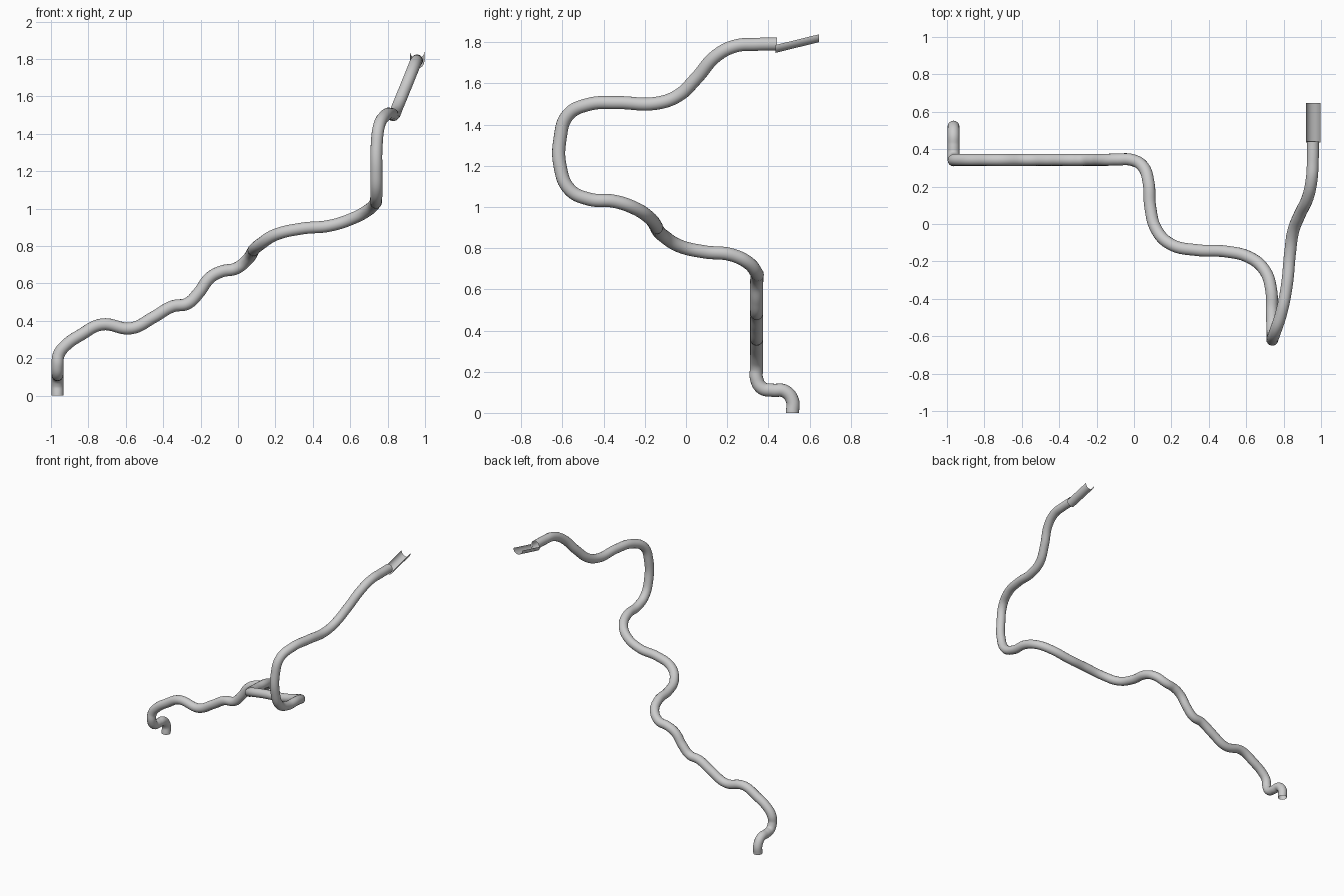
import bpy, bmesh, math

# Winding pipe: centreline from the ground inlet up to the outlet
path = [
    (-.965, .517, 0), (-.965, .517, .06), (-.965, .48, .105), (-.965, .42, .11),
    (-.965, .37, .12), (-.965, .343, .165), (-.958, .343, .22), (-.92, .343, .27),
    (-.84, .343, .325), (-.73, .343, .38), (-.57, .343, .36), (-.45, .343, .42),
    (-.35, .343, .477), (-.27, .343, .492), (-.21, .343, .55), (-.15, .343, .63),
    (-.09, .345, .663), (-.01, .342, .68), (.05, .305, .727), (.078, .22, .768),
    (.087, .09, .782), (.12, -.03, .81), (.2, -.11, .86), (.34, -.14, .893),
    (.49, -.147, .908), (.62, -.18, .95), (.7, -.25, .995), (.733, -.35, 1.028),
    (.737, -.47, 1.038), (.74, -.565, 1.085), (.74, -.612, 1.2), (.741, -.612, 1.33),
    (.755, -.575, 1.445), (.788, -.475, 1.498), (.817, -.33, 1.507), (.835, -.15, 1.503),
    (.851, -.04, 1.54), (.886, .05, 1.625), (.93, .145, 1.733), (.95, .24, 1.782),
    (.956, .34, 1.79), (.957, .442, 1.792),
]
curve = bpy.data.curves.new("pipe", 'CURVE')
curve.dimensions = '3D'
curve.bevel_depth = .032
curve.bevel_resolution = 6
curve.resolution_u = 8
spline = curve.splines.new('BEZIER')
spline.bezier_points.add(len(path) - 1)
for point, co in zip(spline.bezier_points, path):
    point.co = co
    point.handle_left_type = point.handle_right_type = 'AUTO'
pipe = bpy.data.objects.new("pipe", curve)
bpy.context.collection.objects.link(pipe)
bpy.context.view_layer.objects.active = pipe
pipe.select_set(True)
bpy.ops.object.convert(target='MESH')
bpy.ops.object.shade_smooth_by_angle()

# Outlet spout: open half-round gutter, sloping up away from the pipe
bm = bmesh.new()
rows = []
for y, z in ((.435, 1.787), (.647, 1.839)):
    rows.append([bm.verts.new((.958 - .038 * math.cos(math.pi * i / 16), y,
                               z - .038 * math.sin(math.pi * i / 16)))
                 for i in range(17)])
for i in range(16):
    bm.faces.new((rows[0][i], rows[0][i + 1], rows[1][i + 1], rows[1][i]))
mesh = bpy.data.meshes.new("spout")
bm.to_mesh(mesh)
bm.free()
spout = bpy.data.objects.new("spout", mesh)
bpy.context.collection.objects.link(spout)
for poly in mesh.polygons:
    poly.use_smooth = True
